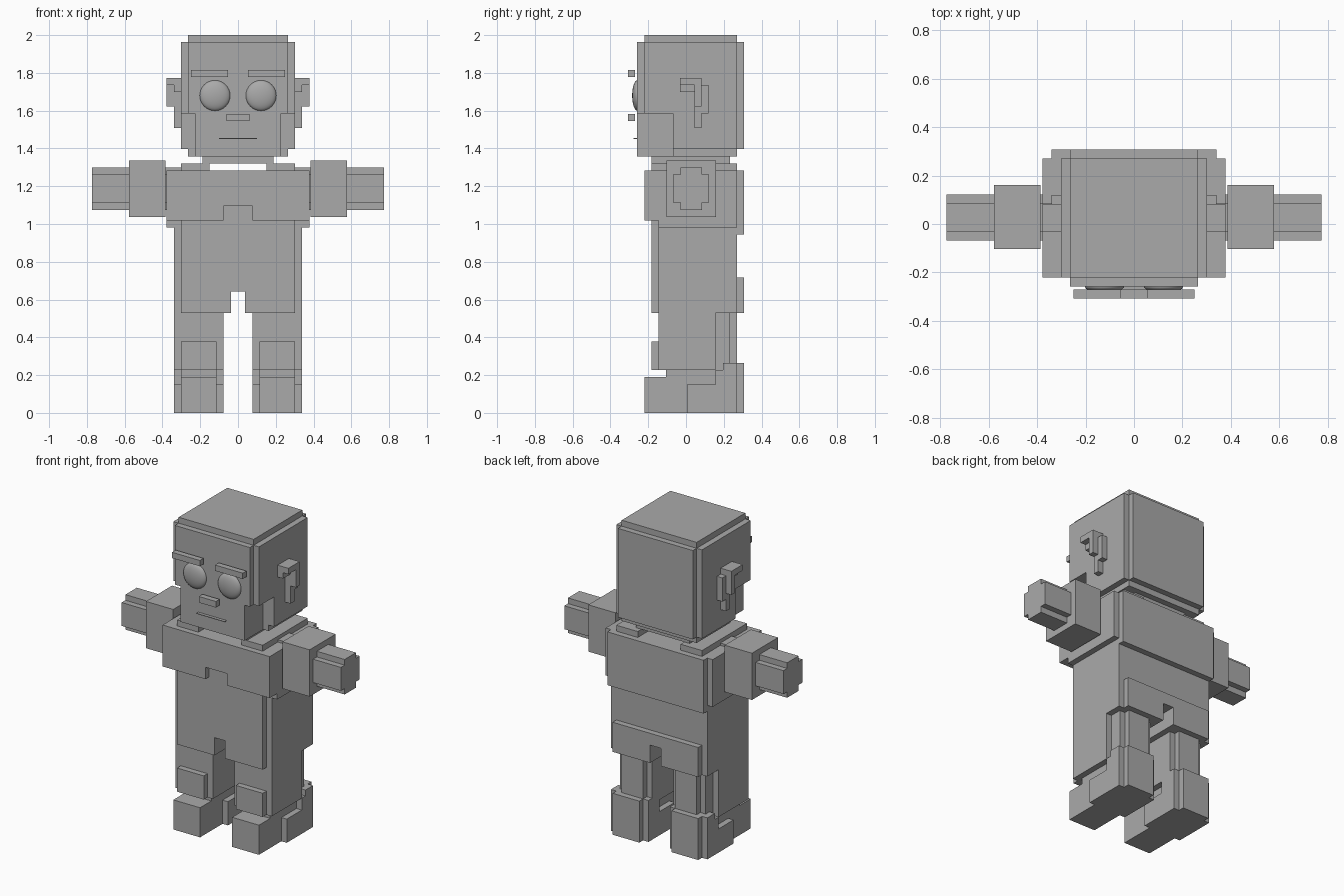
import bpy, bmesh
from mathutils import Matrix, Vector

if "Cube" in bpy.data.objects:
    bpy.data.objects.remove(bpy.data.objects["Cube"])

V = 2 / 53          # block size
Y0 = 0.16 * V       # depth offset of the block grid

grey = bpy.data.materials.new("plain grey")
grey.diffuse_color = (0.4, 0.4, 0.4, 1)
grey.use_nodes = True
grey.node_tree.nodes["Principled BSDF"].inputs["Base Color"].default_value = grey.diffuse_color


def finish(name, bm):
    me = bpy.data.meshes.new(name)
    bm.to_mesh(me)
    bm.free()
    me.materials.append(grey)
    ob = bpy.data.objects.new(name, me)
    bpy.context.collection.objects.link(ob)
    return ob


def add_box(bm, x0, x1, y0, y1, z0, z1):
    c = Vector(((x0 + x1) / 2, (y0 + y1) / 2, (z0 + z1) / 2))
    m = Matrix.Translation(c) @ Matrix.Diagonal((x1 - x0, y1 - y0, z1 - z0, 1))
    bmesh.ops.create_cube(bm, size=1, matrix=m)


def boxes(name, items, mirror=False, grid=True):
    """Boxes (x0, x1, y0, y1, z0, z1), in blocks or units, optionally mirrored in x."""
    bm = bmesh.new()
    for x0, x1, y0, y1, z0, z1 in items:
        if grid:
            x0, x1, z0, z1 = x0 * V, x1 * V, z0 * V, z1 * V
            y0, y1 = y0 * V + Y0, y1 * V + Y0
        add_box(bm, x0, x1, y0, y1, z0, z1)
        if mirror:
            add_box(bm, -x1, -x0, y0, y1, z0, z1)
    return finish(name, bm)


# Head with stepped edges and recessed jaw corners
boxes("head", [
    (-8, 8, -6, 7, 42, 52),
    (-7, 7, -7, 8, 42, 52),
    (-7, 7, -6, 7, 52, 53),
    (-8, 8, -2, 7, 37, 42),
    (-7, 7, -2, 8, 37, 42),
    (-7, 7, -2, 7, 36, 37),
    (-6, 6, -7, -2, 36, 42),
])
boxes("neck", [(-5, 5, -5, 6, 35, 36)])

# Hooked ears
boxes("ears", [
    (8, 10, -1, 2, 46, 47),
    (8, 10, 1, 2, 43, 46),
    (8, 9, -1, 1, 45, 46),
    (8, 9, 1, 2, 40, 43),
    (8, 9, 2, 3, 42, 46),
], mirror=True)

# Face details
boxes("eyebrows", [(0.053, 0.249, -0.308, -0.271, 1.777, 1.814)], True, False)
boxes("nose", [(-0.06, 0.06, -0.308, -0.271, 1.544, 1.583)], False, False)
boxes("mouth", [(-0.1, 0.1, -0.277, -0.256, 1.450, 1.454)], False, False)
bm = bmesh.new()
for s in (-1, 1):
    m = (Matrix.Translation((s * 0.122, -0.257, 1.68))
         @ Matrix.Diagonal((0.081, 0.028, 0.081, 1))
         @ Matrix.Rotation(1.5707963, 4, 'X'))
    bmesh.ops.create_uvsphere(bm, u_segments=32, v_segments=16, radius=1, matrix=m)
for f in bm.faces:
    f.smooth = True
finish("eyes", bm)

# Chest with a notch in the front hem
boxes("chest", [(-10, 10, -5, 7, 27, 34), (-10, 10, -4, 7, 26, 27),
                (-10, 10, -6, -5, 29, 34), (-9, 9, 7, 8, 25, 34)])
boxes("chest_hem", [(2, 10, -6, -5, 27, 29)], mirror=True)
boxes("shoulders", [(4, 8, -5, 7, 34, 35)], mirror=True)

# Waist and hips
boxes("waist", [(-9, 9, -4, 7, 17, 26), (-8, 8, -5, -4, 17, 27),
                (-8, 8, 7, 8, 17, 19)])
boxes("hips", [(1, 9, -4, 7, 14, 17), (1, 8, -5, -4, 14, 17),
               (1, 8, 7, 8, 14, 17)], mirror=True)

# Legs with knee plates and stepped calves
boxes("legs", [(2, 9, -4, 4, 6, 14), (2, 8, 4, 6, 6, 14),
               (3, 7, 6, 7, 6, 14)], mirror=True)
boxes("knee_plates", [(3, 8, -5, -4, 6, 10)], mirror=True)

# Shoes: toe, body, heel and side flanks
boxes("shoes", [
    (3, 8, -6, -3, 0, 5),
    (3, 8, -3, 5, 0, 6),
    (3, 8, 5, 8, 0, 7),
    (2, 9, 0, 4, 0, 4),
    (2, 9, 4, 7, 0, 6),
    (2, 9, 5, 7, 6, 7),
], mirror=True)

# Arms: square sleeves and cross-section forearms
boxes("sleeves", [(0.385, 0.577, -0.103, 0.16, 1.037, 1.335)], True, False)
boxes("forearms", [(0.30, 0.773, -0.068, 0.122, 1.113, 1.262),
                   (0.30, 0.773, -0.030, 0.085, 1.075, 1.298)], True, False)
